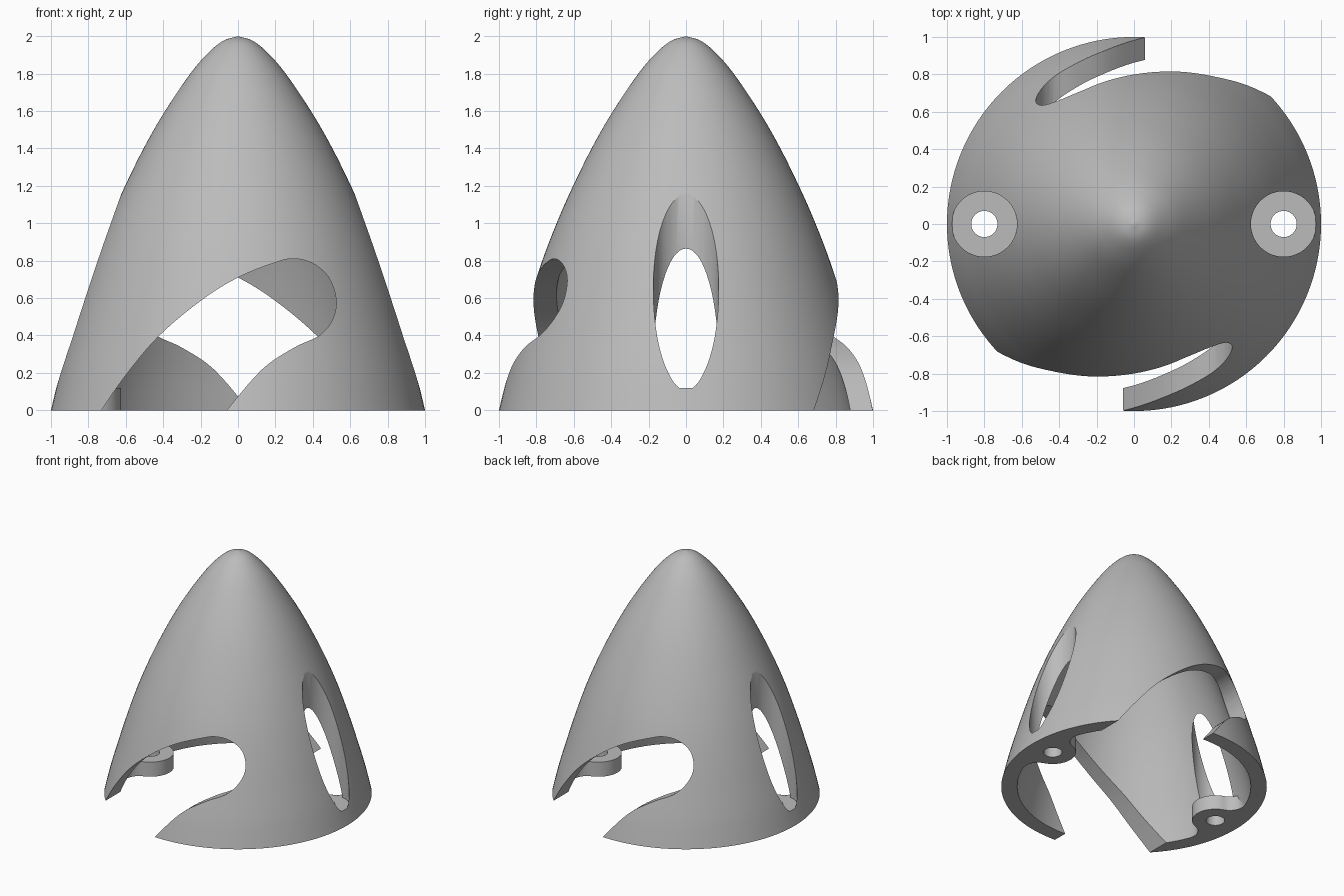
import bpy, bmesh, math
from mathutils import Vector, Matrix

cube = bpy.data.objects.get("Cube")
if cube:
    bpy.data.objects.remove(cube, do_unlink=True)

WALL = 0.12        # shell thickness and tab height
BOLT_X = 0.8       # bolt centre
BOSS_R = 0.175     # boss and access bore radius

mat = bpy.data.materials.new("plain grey")
mat.use_nodes = True
colour = (0.5, 0.5, 0.5, 1)
mat.diffuse_color = colour
mat.node_tree.nodes["Principled BSDF"].inputs["Base Color"].default_value = colour


def make_object(name, bm):
    bmesh.ops.recalc_face_normals(bm, faces=bm.faces[:])
    mesh = bpy.data.meshes.new(name)
    bm.to_mesh(mesh)
    bm.free()
    mesh.materials.append(mat)
    ob = bpy.data.objects.new(name, mesh)
    bpy.context.collection.objects.link(ob)
    return ob


def smooth_path(points, steps=5):
    """Catmull-Rom curve through 2D points."""
    p = [Vector(q) for q in points]
    p = [2 * p[0] - p[1]] + p + [2 * p[-1] - p[-2]]
    out = []
    for a, b, c, d in zip(p, p[1:], p[2:], p[3:]):
        for i in range(steps):
            t = i / steps
            out.append(0.5 * (2 * b + (c - a) * t + (2 * a - 5 * b + 4 * c - d) * t ** 2
                              + (3 * b - a - 3 * c + d) * t ** 3))
    return out + [p[-2]]


def prism(name, points, depth):
    """Extrude a closed outline of 3D points along depth."""
    bm = bmesh.new()
    face = bm.faces.new([bm.verts.new(q) for q in points])
    ext = bmesh.ops.extrude_face_region(bm, geom=[face])
    bmesh.ops.translate(bm, vec=depth,
                        verts=[v for v in ext["geom"] if isinstance(v, bmesh.types.BMVert)])
    return make_object(name, bm)


def cylinder(name, radius, x, z0, z1, sides=64):
    ring = [(x + radius * math.cos(i * math.tau / sides),
             radius * math.sin(i * math.tau / sides), z0) for i in range(sides)]
    return prism(name, ring, (0, 0, z1 - z0))


def combine(target, tool, operation):
    mod = target.modifiers.new(tool.name, "BOOLEAN")
    mod.operation, mod.solver, mod.object = operation, "EXACT", tool
    bpy.context.view_layer.objects.active = target
    bpy.ops.object.modifier_apply(modifier=mod.name)
    bpy.data.objects.remove(tool, do_unlink=True)


# Hollow nose cone, lathed from its wall section
outer = smooth_path([(1, 0), (0.952, 0.2), (0.895, 0.4), (0.835, 0.6), (0.765, 0.81),
                     (0.7, 0.98), (0.62, 1.165), (0.505, 1.4), (0.39, 1.6), (0.255, 1.8),
                     (0.16, 1.91), (0.08, 1.975), (0, 2)])
inner = [Vector((q.x - WALL, q.y)) for q in outer if q.x > WALL + 0.06]
section = inner[::-1] + outer
section = [Vector((0, inner[-1].y + 0.03))] + section
bm = bmesh.new()
verts = [bm.verts.new((max(q.x, 0), 0, q.y)) for q in section]
edges = [bm.edges.new(pair) for pair in zip(verts, verts[1:])]
bmesh.ops.spin(bm, geom=verts + edges, cent=(0, 0, 0), axis=(0, 0, 1),
               angle=math.tau, steps=128, use_merge=False)
bmesh.ops.remove_doubles(bm, verts=bm.verts[:], dist=0.0005)
cone = make_object("nose_cone", bm)

# Filleted mounting tab outline (upper half, then mirrored)
fillet, ring_r = 0.12, 1 - WALL
dist, reach = ring_r - fillet, BOSS_R + fillet
ang = math.acos((BOLT_X ** 2 + dist ** 2 - reach ** 2) / (2 * BOLT_X * dist))
fc = Vector((dist * math.cos(ang), dist * math.sin(ang)))
to_boss = math.atan2(-fc.y, BOLT_X - fc.x)
half = [Vector((0.93 * math.cos(ang * k / 8), 0.93 * math.sin(ang * k / 8))) for k in range(9)]
for k in range(13):
    a = ang + (to_boss - ang) * k / 12
    half.append(fc + fillet * Vector((math.cos(a), math.sin(a))))
boss_start = to_boss + math.pi
for k in range(1, 17):
    a = boss_start + (math.pi - boss_start) * k / 16
    half.append(Vector((BOLT_X + BOSS_R * math.cos(a), BOSS_R * math.sin(a))))
outline = half + [Vector((q.x, -q.y)) for q in half[-2:0:-1]]

# Mounting tabs, access bores and bolt holes on both sides
for side in (1, -1):
    tab = prism("mounting_tab", [(side * q.x, q.y, 0) for q in outline], (0, 0, WALL))
    combine(cone, tab, "UNION")
    combine(cone, cylinder("access_bore", BOSS_R, side * BOLT_X, WALL - 0.001, 1.7), "DIFFERENCE")
    combine(cone, cylinder("bolt_hole", 0.07, side * BOLT_X, -0.1, 0.3, 32), "DIFFERENCE")

# Swept blade slots, front and back by half-turn symmetry
slot = smooth_path([(-0.82, -0.15), (-0.73, 0), (-0.59, 0.2), (-0.42, 0.4), (-0.2, 0.585),
                    (0, 0.71), (0.2, 0.79), (0.3, 0.81), (0.4, 0.785), (0.485, 0.71),
                    (0.525, 0.59), (0.505, 0.485), (0.435, 0.4), (0.3, 0.335),
                    (0.13, 0.22), (-0.06, 0), (-0.17, -0.15)])
for side in (1, -1):
    cutter = prism("blade_slot", [(side * q.x, -side * 0.4, q.y) for q in slot],
                   (0, -side * 0.8, 0))
    combine(cone, cutter, "DIFFERENCE")

# Smooth skin with crisp cut edges
bpy.ops.object.select_all(action="DESELECT")
cone.select_set(True)
bpy.context.view_layer.objects.active = cone
bpy.ops.object.shade_smooth_by_angle(angle=math.radians(30))
